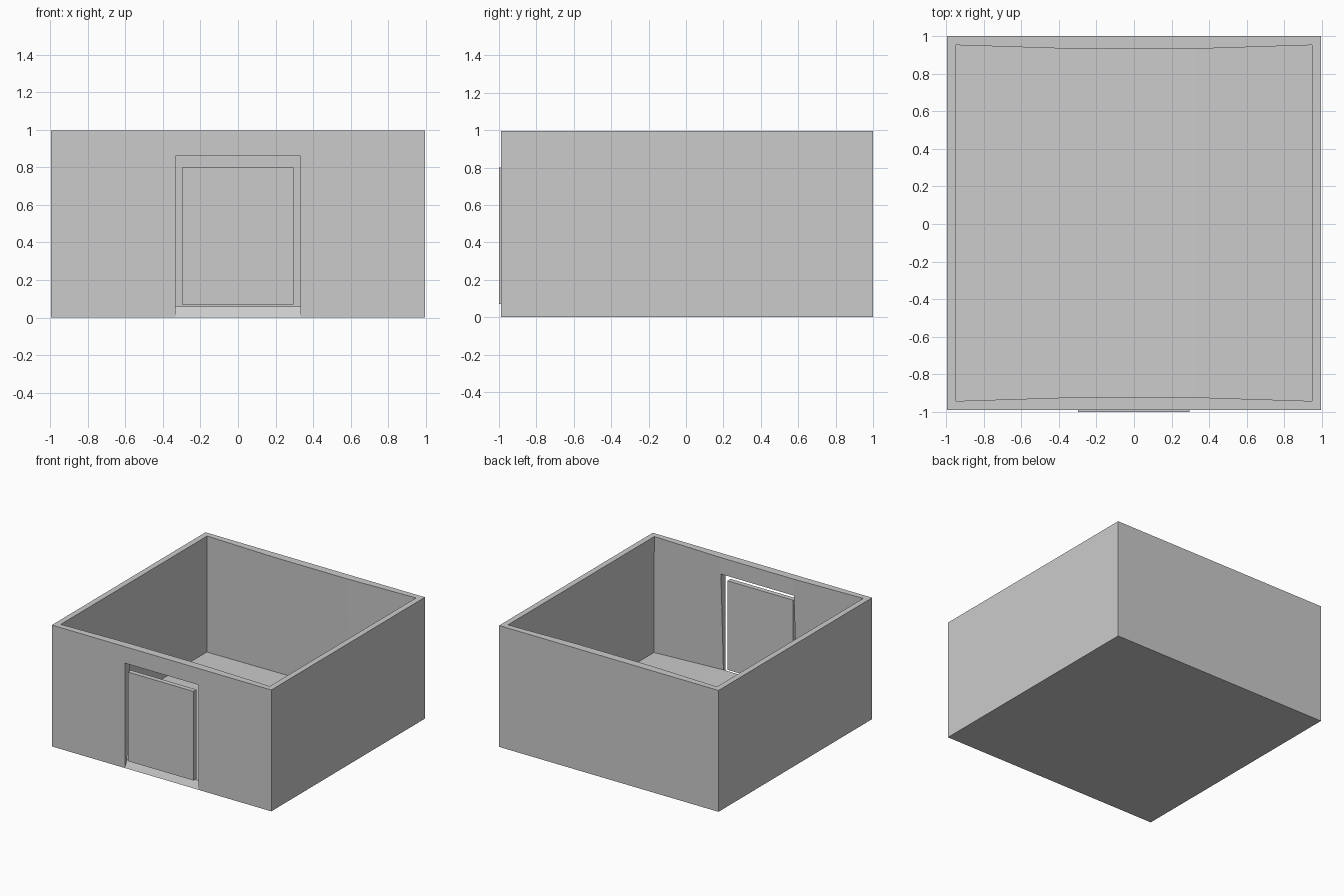
import bpy, bmesh

if "Cube" in bpy.data.objects:
    bpy.data.objects.remove(bpy.data.objects["Cube"])

HALF, Y0, Y1, H = 0.995, -0.99, 1.0, 0.995   # outer shell
DX, DZ = 0.333, 0.86                         # doorway half width and height


def make_object(name, bm):
    mesh = bpy.data.meshes.new(name)
    bm.to_mesh(mesh)
    bm.free()
    obj = bpy.data.objects.new(name, mesh)
    bpy.context.collection.objects.link(obj)
    return obj


# Open-topped room shell with a doorway, single skin to be thickened inward
bm = bmesh.new()


def face(*pts):
    bm.faces.new([bm.verts.new(p) for p in pts])


for s in (-1, 1):
    a, b = s * HALF, s * DX
    face((a, Y0, 0), (a, Y1, 0), (a, Y1, H), (a, Y0, H))                 # side wall
    face((a, Y0, 0), (b, Y0, 0), (b, Y0, DZ), (b, Y0, H), (a, Y0, H))    # beside doorway
    face((a, Y1, 0), (b, Y1, 0), (b, Y1, H), (a, Y1, H))                 # back wall end
    face((a, Y0, 0), (b, Y0, 0), (b, Y1, 0), (a, Y1, 0))                 # floor strip
face((-DX, Y0, DZ), (DX, Y0, DZ), (DX, Y0, H), (-DX, Y0, H))             # above doorway
face((-DX, Y1, 0), (DX, Y1, 0), (DX, Y1, H), (-DX, Y1, H))               # back wall middle
face((-DX, Y0, 0), (DX, Y0, 0), (DX, Y1, 0), (-DX, Y1, 0))               # floor middle

bmesh.ops.remove_doubles(bm, verts=bm.verts, dist=1e-4)
bmesh.ops.recalc_face_normals(bm, faces=bm.faces)
bm.normal_update()
floor = min(bm.faces, key=lambda f: f.calc_center_median().z)
if floor.normal.z > 0:
    bmesh.ops.reverse_faces(bm, faces=bm.faces)

walls = make_object("room_walls", bm)
solid = walls.modifiers.new("thickness", 'SOLIDIFY')
solid.thickness = 0.067
solid.offset = -1
solid.use_even_offset = False

# Door panel floating in the doorway, slightly proud of the wall
bm = bmesh.new()
bmesh.ops.create_cube(bm, size=1)
bmesh.ops.scale(bm, vec=(0.595, 0.04, 0.73), verts=bm.verts)
bmesh.ops.translate(bm, vec=(-0.002, -0.98, 0.435), verts=bm.verts)
make_object("door_panel", bm)
